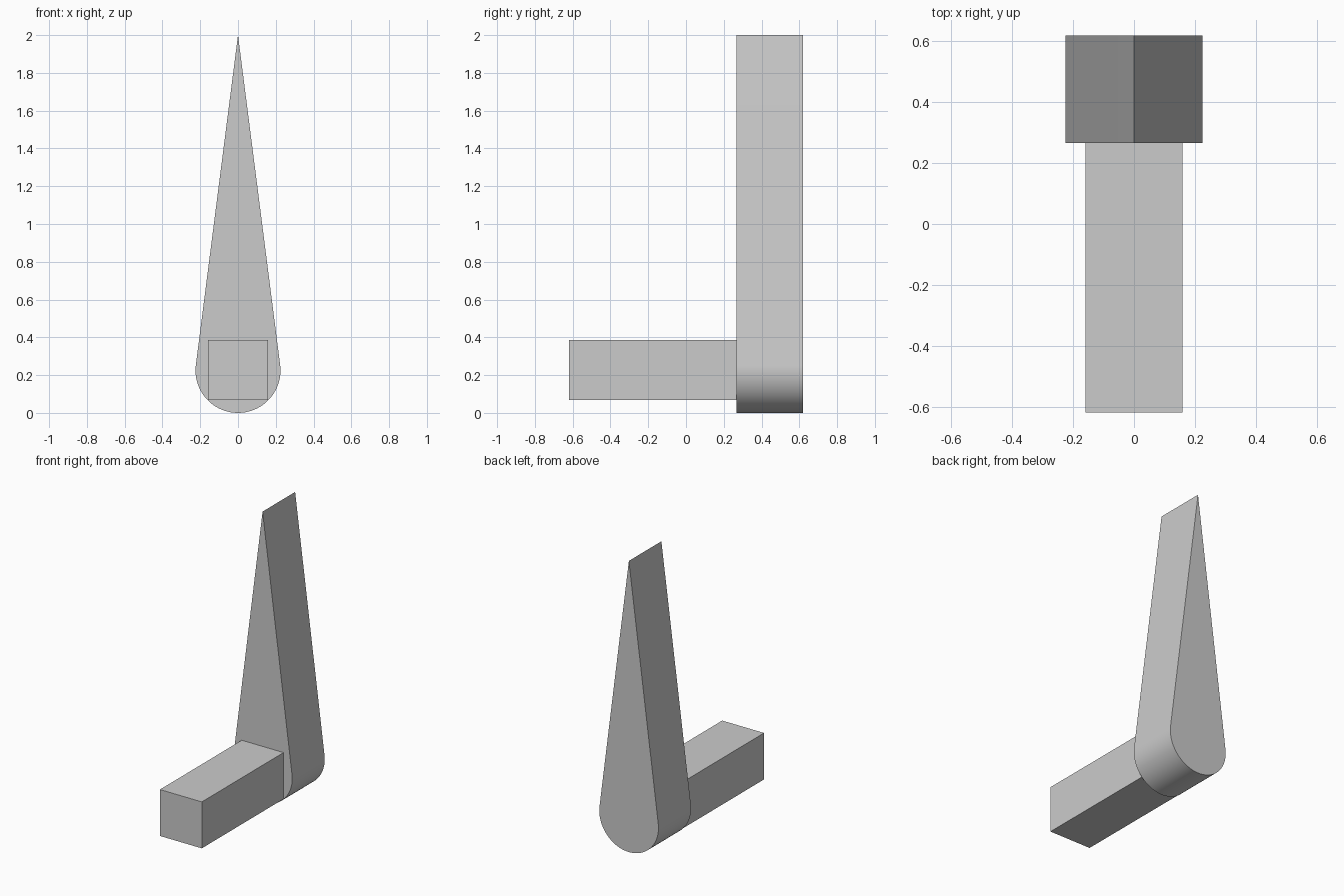
import bpy
import bmesh
from math import asin, cos, sin, pi

cube = bpy.data.objects.get("Cube")
if cube:
    bpy.data.objects.remove(cube, do_unlink=True)

GREY = (0.6, 0.6, 0.6, 1.0)
grey = bpy.data.materials.new("plain grey")
grey.use_nodes = True
grey.diffuse_color = GREY
grey.node_tree.nodes["Principled BSDF"].inputs["Base Color"].default_value = GREY


def extrude_profile(name, points, y_front, y_back):
    """Extrude an x-z outline along y into a closed solid."""
    bm = bmesh.new()
    face = bm.faces.new([bm.verts.new((x, y_front, z)) for x, z in points])
    result = bmesh.ops.extrude_face_region(bm, geom=[face])
    moved = [v for v in result["geom"] if isinstance(v, bmesh.types.BMVert)]
    bmesh.ops.translate(bm, verts=moved, vec=(0, y_back - y_front, 0))
    bmesh.ops.recalc_face_normals(bm, faces=bm.faces)
    mesh = bpy.data.meshes.new(name)
    bm.to_mesh(mesh)
    bm.free()
    mesh.materials.append(grey)
    obj = bpy.data.objects.new(name, mesh)
    bpy.context.collection.objects.link(obj)
    return obj


# Teardrop pointer: round bottom with straight tangents up to a sharp tip
RADIUS, TIP, STEPS = 0.225, 2.0, 64
tangent = asin(RADIUS / (TIP - RADIUS))
start, sweep = pi - tangent, pi + 2 * tangent
outline = [(0, TIP)]
for i in range(STEPS + 1):
    a = start + sweep * i / STEPS
    outline.append((RADIUS * cos(a), RADIUS + RADIUS * sin(a)))
pointer = extrude_profile("pointer", outline, 0.267, 0.62)

bpy.context.view_layer.objects.active = pointer
pointer.select_set(True)
bpy.ops.object.shade_smooth_by_angle()

# Square shaft reaching forward from the pointer's round end
HALF, LOW, HIGH = 0.159, 0.068, 0.387
extrude_profile("shaft", [(-HALF, LOW), (HALF, LOW), (HALF, HIGH), (-HALF, HIGH)],
                -0.62, 0.267)
